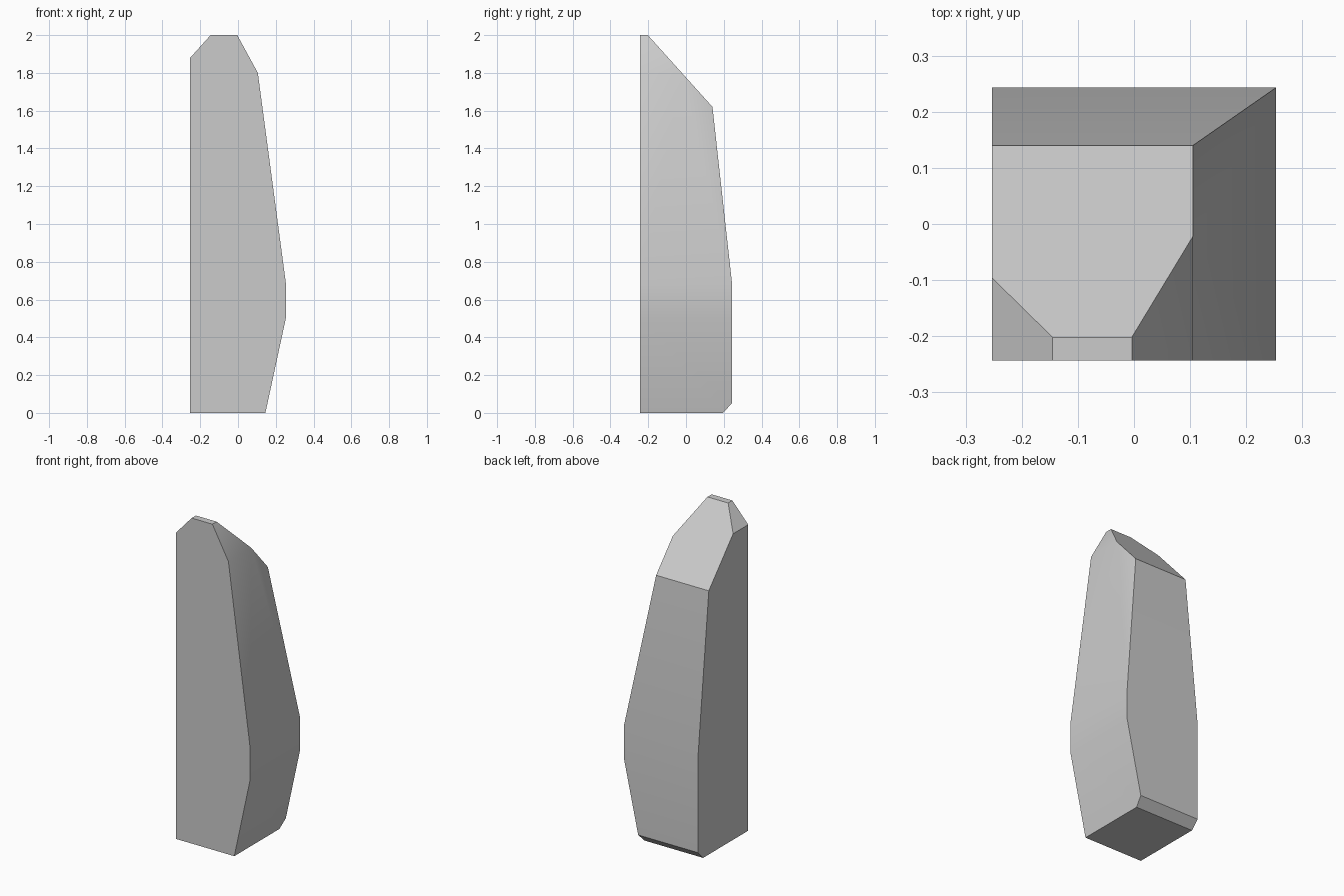
import bpy, bmesh, math

cube = bpy.data.objects.get("Cube")
if cube:
    bpy.data.objects.remove(cube, do_unlink=True)

stone = bpy.data.materials.new("stone grey")
stone.use_nodes = True
GREY = (0.6, 0.6, 0.6, 1)
stone.diffuse_color = GREY
stone.node_tree.nodes["Principled BSDF"].inputs["Base Color"].default_value = GREY

FRONT, BACK, SIDE = -0.243, 0.243, -0.253

# Front outline: x, z, and how far back each edge runs
outline = [(SIDE, 0, 0.195), (0.145, 0, 0.195), (0.253, 0.5, BACK),
           (0.253, 0.69, BACK), (0.105, 1.8, -0.022), (-0.004, 2, -0.202),
           (-0.145, 2, -0.202), (SIDE, 1.88, -0.096)]
points = [(x, y, z) for x, z, depth in outline for y in (FRONT, depth)]

# Back corners: base chamfer, shoulder and upper slope
points += [(SIDE, BACK, 0.05), (0.155, BACK, 0.05), (SIDE, BACK, 0.66),
           (SIDE, 0.14, 1.62), (0.105, 0.14, 1.62)]

# Solid faceted stone from its corners, with flat facets merged
bm = bmesh.new()
verts = [bm.verts.new(p) for p in points]
bmesh.ops.convex_hull(bm, input=verts)
bmesh.ops.dissolve_limit(bm, angle_limit=math.radians(1.5),
                         verts=bm.verts[:], edges=bm.edges[:])
bmesh.ops.recalc_face_normals(bm, faces=bm.faces[:])
mesh = bpy.data.meshes.new("standing_stone")
bm.to_mesh(mesh)
bm.free()
mesh.materials.append(stone)

obj = bpy.data.objects.new("standing_stone", mesh)
bpy.context.collection.objects.link(obj)
bpy.ops.object.select_all(action='DESELECT')
obj.select_set(True)
bpy.context.view_layer.objects.active = obj
bpy.ops.object.shade_smooth_by_angle(angle=math.radians(30))
